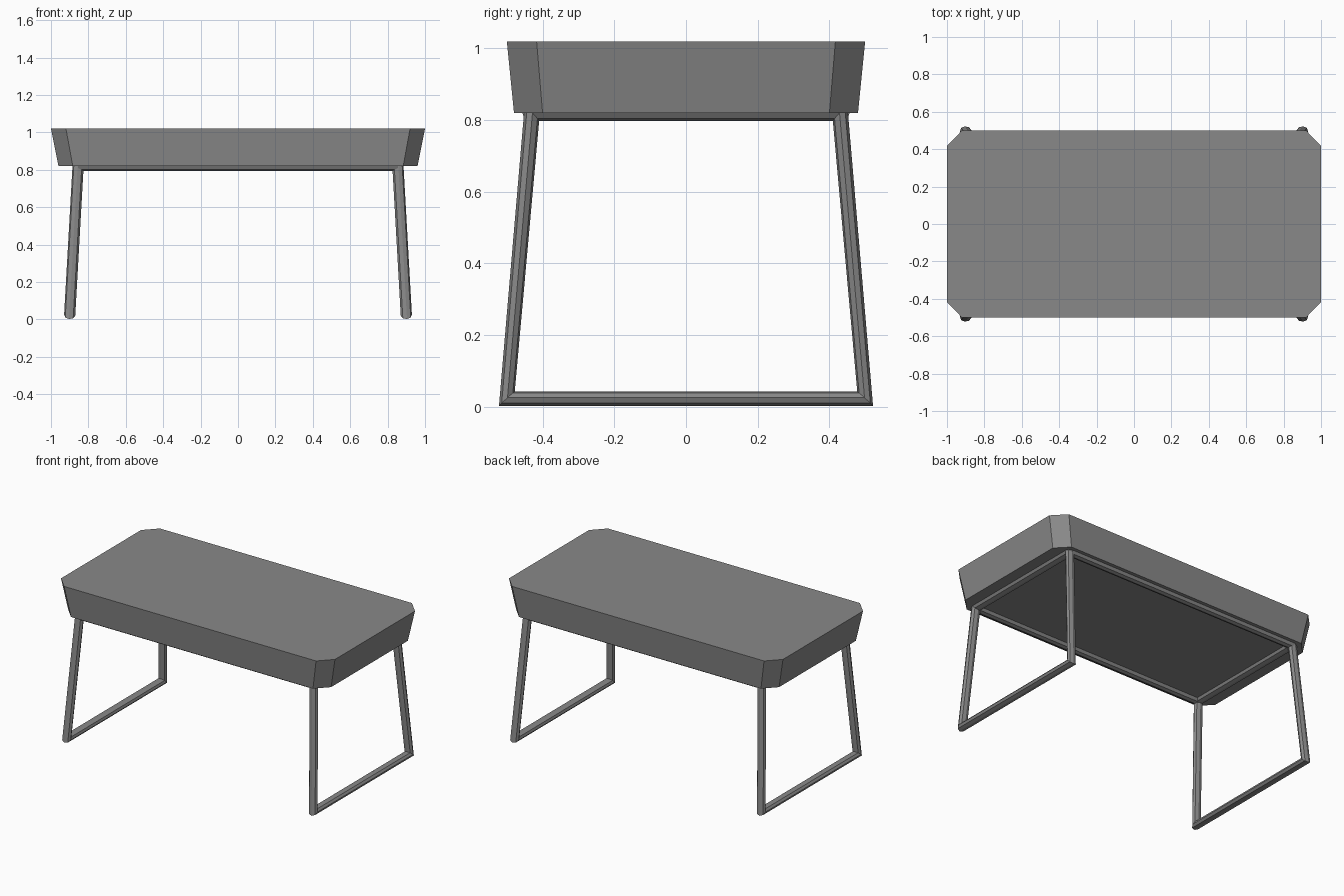
import bpy, bmesh

if "Cube" in bpy.data.objects:
    bpy.data.objects.remove(bpy.data.objects["Cube"])

dark_grey = bpy.data.materials.new("dark_grey")
dark_grey.diffuse_color = (0.25, 0.25, 0.25, 1)
dark_grey.use_nodes = True
dark_grey.node_tree.nodes["Principled BSDF"].inputs["Base Color"].default_value = dark_grey.diffuse_color


def add_object(name, data):
    data.materials.append(dark_grey)
    obj = bpy.data.objects.new(name, data)
    bpy.context.collection.objects.link(obj)
    return obj


def tube(name, points, radius, cyclic):
    """Eight-sided flat-shaded bar along a poly path."""
    curve = bpy.data.curves.new(name, 'CURVE')
    curve.dimensions = '3D'
    curve.bevel_depth = radius
    curve.bevel_resolution = 2
    curve.use_fill_caps = not cyclic
    spline = curve.splines.new('POLY')
    spline.points.add(len(points) - 1)
    for p, co in zip(spline.points, points):
        p.co = (*co, 1)
    spline.use_cyclic_u = cyclic
    spline.use_smooth = False
    return add_object(name, curve)


# Table top: chamfered rectangle, tapering towards the underside
outline = [(0.92, 0.5), (-0.92, 0.5), (-1, 0.417), (-1, -0.417),
           (-0.92, -0.5), (0.92, -0.5), (1, -0.417), (1, 0.417)]
bm = bmesh.new()
upper = [bm.verts.new((x, y, 1.02)) for x, y in outline]
lower = [bm.verts.new((x * 0.96, y * 0.96, 0.82)) for x, y in outline]
bm.faces.new(upper)
bm.faces.new(lower[::-1])
for i in range(8):
    j = (i + 1) % 8
    bm.faces.new((upper[i], lower[i], lower[j], upper[j]))
bmesh.ops.recalc_face_normals(bm, faces=bm.faces)
mesh = bpy.data.meshes.new("table_top")
bm.to_mesh(mesh)
bm.free()
add_object("table_top", mesh)

# Closed leg loops at each end, splayed outwards at the floor
TOP_X, TOP_Y, TOP_Z = 0.855, 0.43, 0.82
for side, s in (("left", -1), ("right", 1)):
    tube(side + "_leg_loop",
         [(s * TOP_X, -TOP_Y, TOP_Z), (s * 0.9, -0.5, 0.022),
          (s * 0.9, 0.5, 0.022), (s * TOP_X, TOP_Y, TOP_Z)], 0.03, True)

# Long rails under the top joining the two loops
for side, s in (("front", -1), ("back", 1)):
    tube(side + "_rail",
         [(-TOP_X, s * TOP_Y, TOP_Z), (TOP_X, s * TOP_Y, TOP_Z)], 0.027, False)
